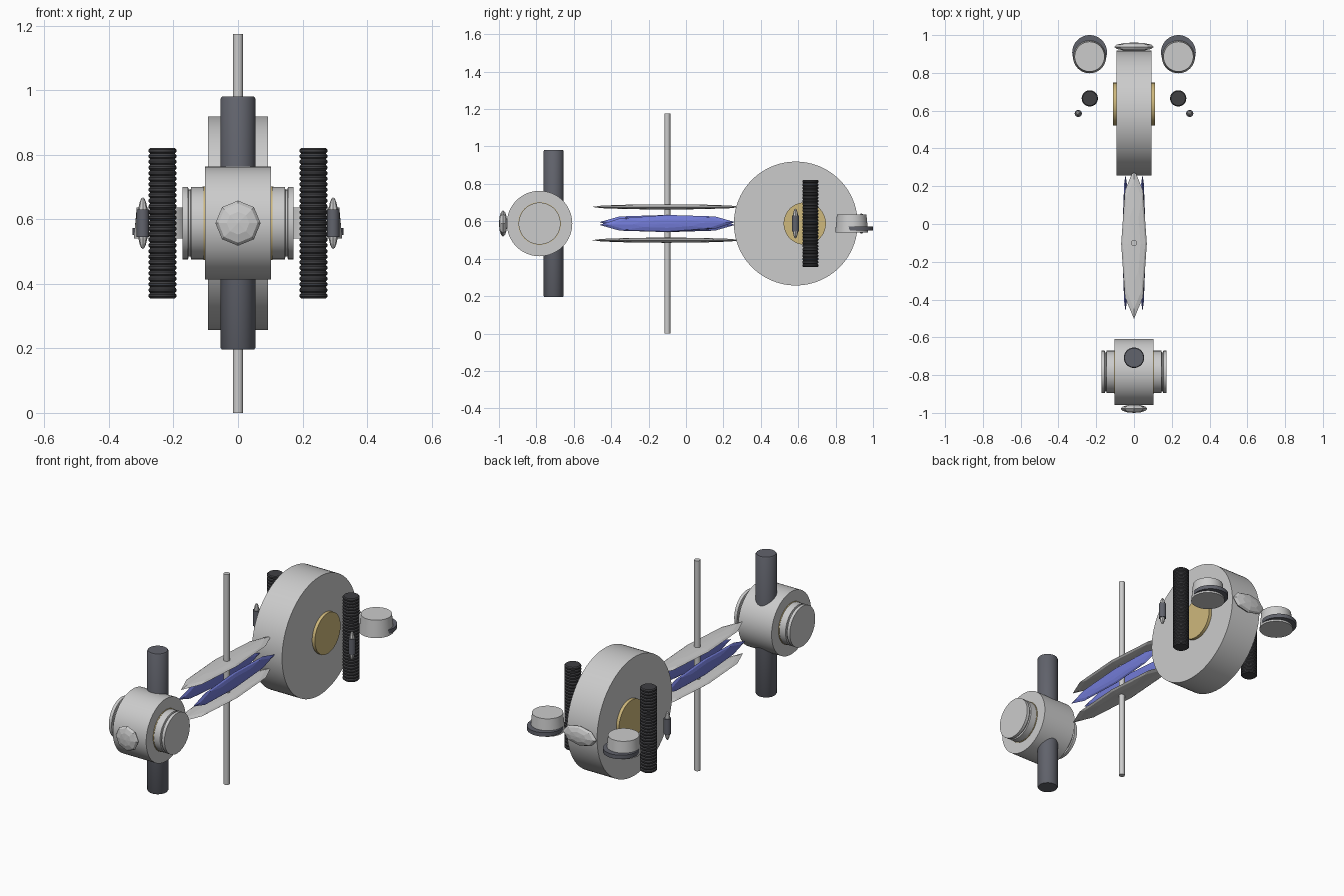
import bpy, math
from math import radians

if "Cube" in bpy.data.objects:
    bpy.data.objects.remove(bpy.data.objects["Cube"])

Z = 0.588  # height of the main axis


def mat(name, c):
    m = bpy.data.materials.new(name)
    m.diffuse_color = (*c, 1)
    m.use_nodes = True
    m.node_tree.nodes["Principled BSDF"].inputs["Base Color"].default_value = m.diffuse_color
    return m


GOLD = mat("gold", (0.62, 0.48, 0.2))
BLUE = mat("panel_blue", (0.17, 0.2, 0.68))
DARK = mat("dark_metal", (0.12, 0.125, 0.15))
BLACK = mat("rib_black", (0.05, 0.05, 0.055))


def finish(name, material, smooth=True):
    o = bpy.context.object
    o.name = name
    if material:
        o.data.materials.append(material)
    if smooth:
        bpy.ops.object.shade_smooth_by_angle(angle=radians(35))
    return o


def cyl(name, loc, r, depth, axis='Z', material=None, sides=64, r2=None):
    rot = (0, radians(90), 0) if axis == 'X' else (0, 0, 0)
    bpy.ops.mesh.primitive_cone_add(vertices=sides, radius1=r, radius2=r if r2 is None else r2,
                                    depth=depth, location=loc, rotation=rot)
    return finish(name, material)


def lens(name, loc, size, axis='Z', material=None, segs=8, rings=6, turn=0):
    # flattened low-poly sphere, size = half extents in world axes
    rot = {'X': (0, radians(90), 0), 'Y': (radians(90), 0, 0), 'Z': (0, 0, 0)}[axis]
    bpy.ops.mesh.primitive_uv_sphere_add(segments=segs, ring_count=rings, radius=1,
                                         location=loc, rotation=rot)
    bpy.ops.object.transform_apply(location=False, rotation=True, scale=False)
    o = finish(name, material, False)
    o.scale = size
    o.rotation_euler = (turn, 0, 0)
    return o


def lathe(name, loc, profile, sides=48, material=None):
    # revolve (radius, z) profile around a vertical axis
    n = len(profile)
    verts = [(r * math.cos(2 * math.pi * i / sides), r * math.sin(2 * math.pi * i / sides), z)
             for i in range(sides) for r, z in profile]
    faces = [(i * n + j, (i + 1) % sides * n + j, (i + 1) % sides * n + j + 1, i * n + j + 1)
             for i in range(sides) for j in range(n - 1)]
    faces.append([i * n for i in reversed(range(sides))])
    faces.append([i * n + n - 1 for i in range(sides)])
    me = bpy.data.meshes.new(name)
    me.from_pydata(verts, [], faces)
    o = bpy.data.objects.new(name, me)
    o.location = loc
    bpy.context.collection.objects.link(o)
    bpy.ops.object.select_all(action='DESELECT')
    bpy.context.view_layer.objects.active = o
    o.select_set(True)
    return finish(name, material)


# large rear drum with gold core and end plate
cyl("rear_drum", (0, 0.587, Z), 0.331, 0.186, 'X', sides=96)
cyl("rear_gold_core", (0, 0.635, Z), 0.113, 0.22, 'X', GOLD)
lens("rear_end_plate", (0, 0.938, Z), (0.105, 0.023, 0.055), 'Y')

# small front drum with stepped hubs and nose plate
cyl("front_drum", (0, -0.783, Z), 0.175, 0.206, 'X')
cyl("front_gold_ring", (0, -0.783, Z), 0.114, 0.214, 'X', GOLD)
hub = [(0.112, -0.172), (0.112, -0.155), (0.104, -0.153), (0.104, -0.147), (0.112, -0.145),
       (0.112, 0.145), (0.104, 0.147), (0.104, 0.153), (0.112, 0.155), (0.112, 0.172)]
lathe("front_hub", (0, -0.783, Z), hub).rotation_euler = (0, radians(90), 0)
lens("nose_plate", (0, -0.978, Z), (0.07, 0.022, 0.07), 'Y')

# dark column through the front drum
lathe("front_column", (0, -0.708, Z),
      [(0.05, -0.392), (0.054, -0.386), (0.054, 0.386), (0.05, 0.392)], material=DARK)

# connecting blades and blue side panels
for s, tag in ((1, "upper"), (-1, "lower")):
    lens(tag + "_blade", (0, -0.105, Z + s * 0.089), (0.068, 0.398, 0.014))
for s, tag in ((1, "right"), (-1, "left")):
    lens(tag + "_blue_panel", (s * 0.045, -0.1, Z), (0.014, 0.362, 0.046), 'X', BLUE,
         turn=s * radians(1.2))

# tall central mast
cyl("mast", (0, -0.1, 0.5875), 0.016, 1.175, sides=16)

# mirrored side equipment
ribs = []
N = 27
for i in range(N):
    z0 = -0.233 + i * 0.466 / N
    p = 0.466 / N
    ribs += [(0.038, z0), (0.043, z0 + p * 0.3), (0.043, z0 + p * 0.7)]
ribs.append((0.038, 0.233))
for s, tag in ((1, "right"), (-1, "left")):
    lathe(tag + "_ribbed_tank", (s * 0.234, 0.665, Z), ribs, 32, BLACK)
    cyl(tag + "_thruster_body", (s * 0.295, 0.585, Z), 0.019, 0.085, material=DARK, sides=24)
    lens(tag + "_thruster_spindle", (s * 0.295, 0.585, Z), (0.017, 0.017, 0.08), rings=10)
    cyl(tag + "_pod", (s * 0.235, 0.886, Z), 0.088, 0.096, r2=0.079)
    cyl(tag + "_pod_base", (s * 0.235, 0.908, 0.562), 0.092, 0.022, material=DARK)
